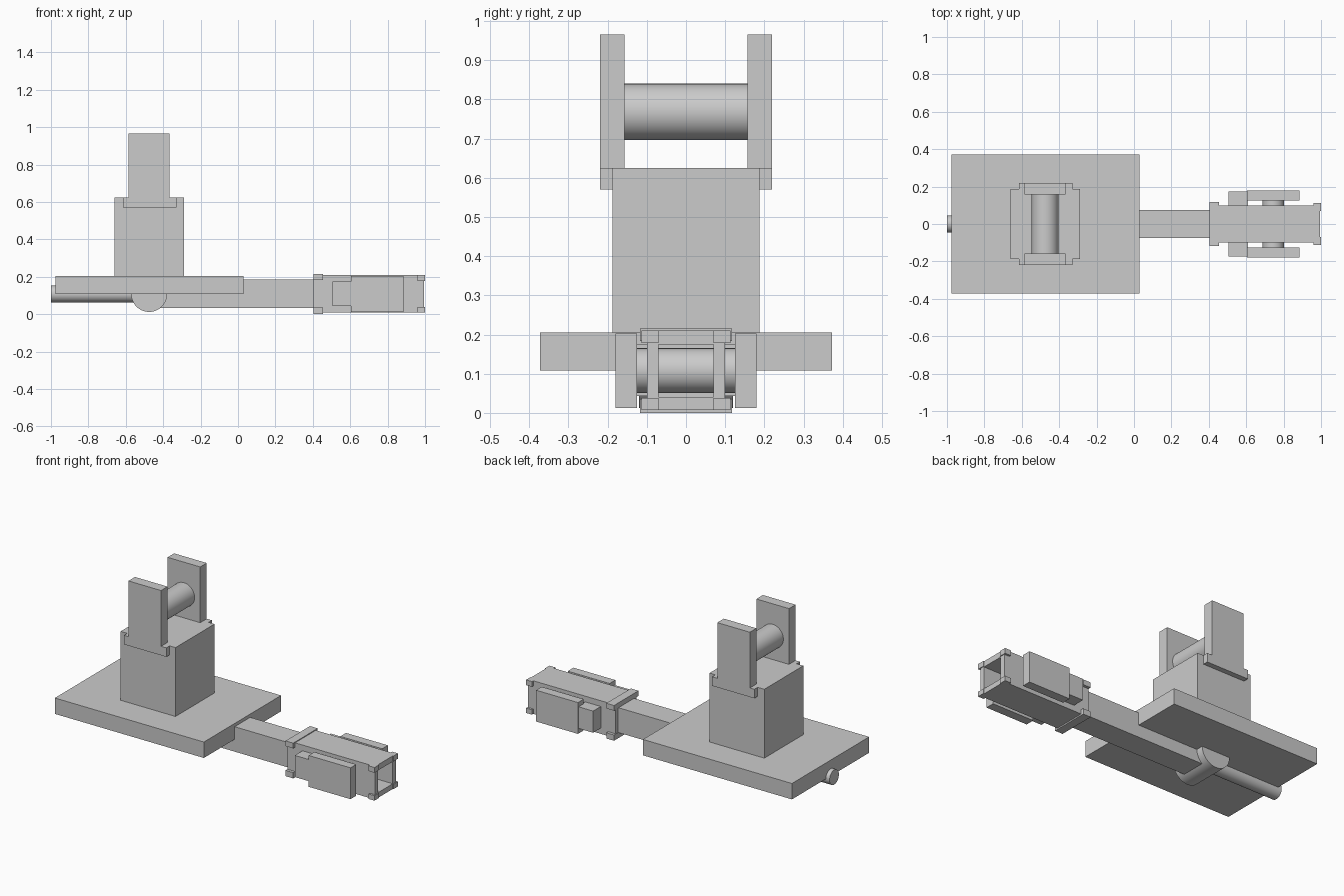
import bpy
import bmesh
import math
from mathutils import Matrix, Vector

if "Cube" in bpy.data.objects:
    bpy.data.objects.remove(bpy.data.objects["Cube"])

grey = bpy.data.materials.new("plain grey")
grey.diffuse_color = (0.6, 0.6, 0.6, 1)
grey.use_nodes = True
grey.node_tree.nodes["Principled BSDF"].inputs["Base Color"].default_value = grey.diffuse_color


def finish(name, bm):
    mesh = bpy.data.meshes.new(name)
    bmesh.ops.recalc_face_normals(bm, faces=bm.faces)
    bm.to_mesh(mesh)
    bm.free()
    mesh.materials.append(grey)
    obj = bpy.data.objects.new(name, mesh)
    bpy.context.collection.objects.link(obj)
    return obj


def box(name, x, y, z):
    """Box from (min, max) pairs."""
    lo, hi = Vector((x[0], y[0], z[0])), Vector((x[1], y[1], z[1]))
    bm = bmesh.new()
    bmesh.ops.create_cube(bm, size=1, matrix=Matrix.Translation((lo + hi) / 2)
                          @ Matrix.Diagonal((*(hi - lo), 1)))
    return finish(name, bm)


def mirrored_box(name, x, y, z):
    box(name + "_back", x, y, z)
    box(name + "_front", x, (-y[1], -y[0]), z)


def rod(name, centre, radius, length, axis):
    turn = Matrix.Rotation(math.pi / 2, 4, 'X' if axis == 'Y' else 'Y')
    bm = bmesh.new()
    bmesh.ops.create_cone(bm, cap_ends=True, segments=48, radius1=radius, radius2=radius,
                          depth=length, matrix=Matrix.Translation(centre) @ turn)
    obj = finish(name, bm)
    for p in obj.data.polygons:
        p.use_smooth = len(p.vertices) == 4
    for e in obj.data.edges:  # keep the cap rims sharp
        a, b = (obj.data.vertices[i].co for i in e.vertices)
        e.use_edge_sharp = (a - b).length < length * 0.9


# Base plate and column
box("base_plate", (-0.975, 0.03), (-0.372, 0.372), (0.108, 0.205))
box("column", (-0.66, -0.29), (-0.188, 0.188), (0.205, 0.625))

# Fork on the column with its axle
mirrored_box("fork_upright", (-0.585, -0.365), (0.157, 0.22), (0.625, 0.965))
mirrored_box("fork_foot", (-0.615, -0.33), (0.188, 0.22), (0.57, 0.625))
rod("fork_axle", (-0.475, 0, 0.768), 0.072, 0.32, 'Y')

# Pivot drum and rear rod under the plate
rod("pivot_drum", (-0.475, 0, 0.108), 0.096, 0.24, 'Y')
rod("rear_rod", (-0.74, 0, 0.108), 0.045, 0.52, 'X')

# Long arm
box("arm", (-0.475, 0.45), (-0.075, 0.075), (0.033, 0.185))

# Hollow square sleeve, open at the far end
box("sleeve_top", (0.405, 0.995), (-0.1, 0.1), (0.175, 0.21))
box("sleeve_bottom", (0.405, 0.995), (-0.1, 0.1), (0.008, 0.04))
mirrored_box("sleeve_wall", (0.405, 0.995), (0.07, 0.1), (0.04, 0.175))

# Flanged collar and end lips
box("collar_top", (0.403, 0.455), (-0.118, 0.118), (0.183, 0.215))
box("collar_bottom", (0.403, 0.455), (-0.118, 0.118), (0.0, 0.035))
mirrored_box("lip_top", (0.96, 1.0), (0.07, 0.113), (0.178, 0.21))
mirrored_box("lip_bottom", (0.96, 1.0), (0.07, 0.113), (0.008, 0.038))

# Side plates, their brackets and the cross pin
mirrored_box("side_plate", (0.603, 0.885), (0.125, 0.18), (0.012, 0.203))
mirrored_box("side_bracket", (0.505, 0.61), (0.1, 0.174), (0.043, 0.175))
rod("cross_pin", (0.745, 0, 0.108), 0.057, 0.26, 'Y')
